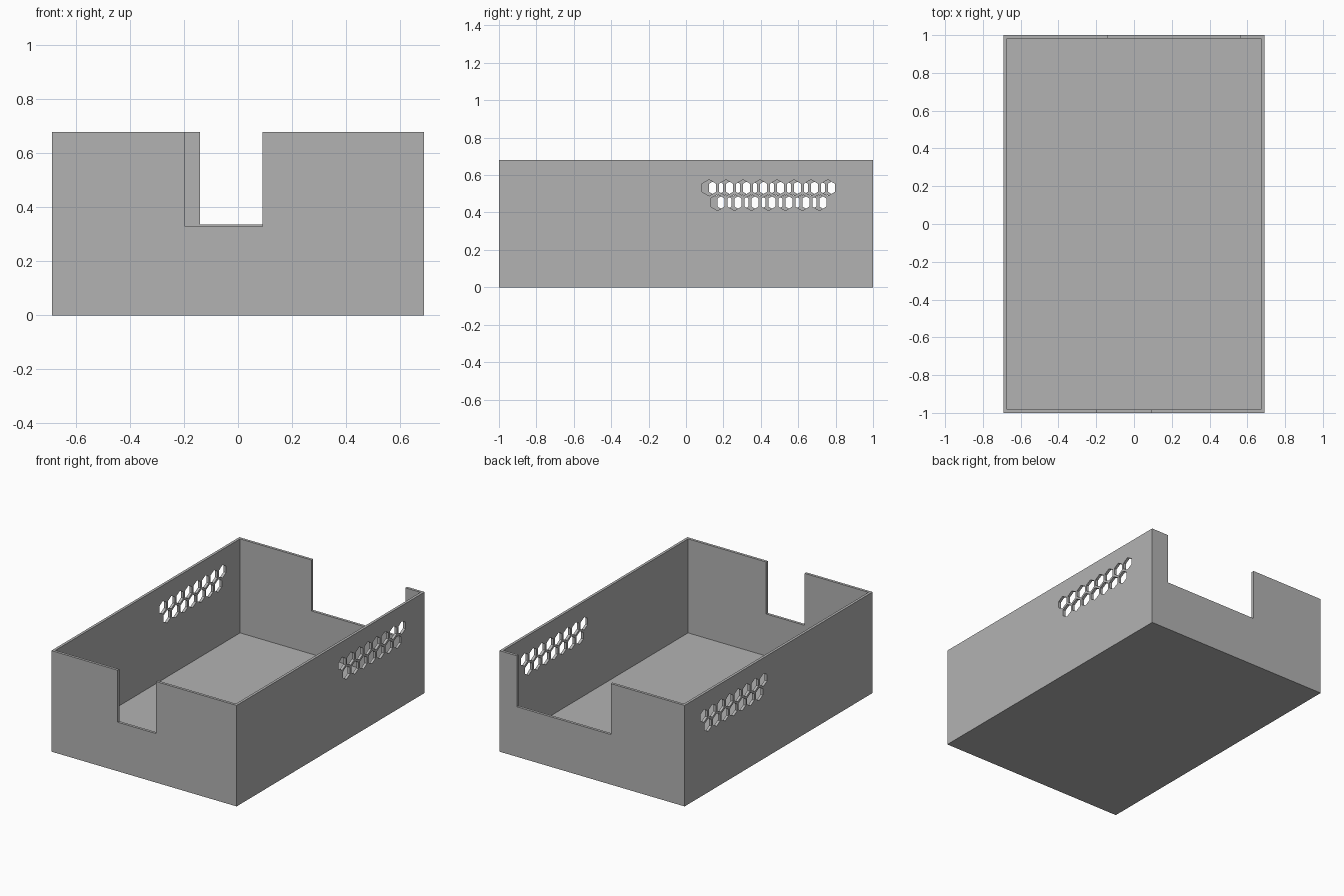
import bpy, bmesh
from math import pi, sqrt
from mathutils import Matrix, Vector

cube = bpy.data.objects.get("Cube")
if cube:
    bpy.data.objects.remove(cube, do_unlink=True)

HALF_X, HALF_Y, HEIGHT = 0.69, 1.0, 0.68
WALL, FLOOR = 0.018, 0.047
PITCH, HEX_RADIUS = 0.0907, 0.0433

grey = bpy.data.materials.new("plain_grey")
grey.use_nodes = True
colour = (0.45, 0.45, 0.45, 1)
grey.diffuse_color = colour
grey.node_tree.nodes["Principled BSDF"].inputs["Base Color"].default_value = colour


def add_box(bm, low, high):
    low, high = Vector(low), Vector(high)
    matrix = Matrix.Translation((low + high) / 2) @ Matrix.Diagonal((*(high - low), 1))
    bmesh.ops.create_cube(bm, size=1, matrix=matrix)


def add_hexagon(bm, x, y, z):
    # six-sided prism lying along x, with a corner pointing up
    matrix = Matrix.Translation((x, y, z)) @ Matrix.Rotation(pi / 2, 4, 'Y')
    made = bmesh.ops.create_cone(bm, cap_ends=True, segments=6, radius1=HEX_RADIUS,
                                 radius2=HEX_RADIUS, depth=0.2, matrix=matrix)
    top = max(v.co.z for v in made["verts"])
    if top < z + HEX_RADIUS * 0.99:
        bmesh.ops.rotate(bm, verts=made["verts"], cent=(x, y, z),
                         matrix=Matrix.Rotation(pi / 6, 3, 'X'))


def make_object(name, bm):
    mesh = bpy.data.meshes.new(name)
    bm.to_mesh(mesh)
    bm.free()
    mesh.materials.append(grey)
    obj = bpy.data.objects.new(name, mesh)
    bpy.context.collection.objects.link(obj)
    return obj


def cut(target, name, bm):
    cutter = make_object(name, bm)
    cutter.hide_render = True
    mod = target.modifiers.new(name, 'BOOLEAN')
    mod.operation, mod.solver, mod.object = 'DIFFERENCE', 'EXACT', cutter
    bpy.context.view_layer.objects.active = target
    bpy.ops.object.modifier_apply(modifier=name)
    bpy.data.objects.remove(cutter, do_unlink=True)


# Solid outer block
bm = bmesh.new()
add_box(bm, (-HALF_X, -HALF_Y, 0), (HALF_X, HALF_Y, HEIGHT))
tray = make_object("open_case", bm)

# Hollow interior
bm = bmesh.new()
add_box(bm, (WALL - HALF_X, WALL - HALF_Y, FLOOR), (HALF_X - WALL, HALF_Y - WALL, 1))
cut(tray, "interior", bm)

# Port openings in the front and back walls
bm = bmesh.new()
add_box(bm, (-0.196, -1.1, 0.33), (0.09, -0.9, 1))
add_box(bm, (-0.14, 0.9, 0.337), (0.56, 1.1, 1))
cut(tray, "port_openings", bm)

# Honeycomb vents, two staggered rows in each side wall
bm = bmesh.new()
for x, start in ((HALF_X, 0.1235), (-HALF_X, 0.1605)):
    for row, count in enumerate((8, 7)):
        for i in range(count):
            add_hexagon(bm, x, start + (i + row / 2) * PITCH,
                        0.532 - row * PITCH * sqrt(3) / 2)
cut(tray, "vents", bm)
